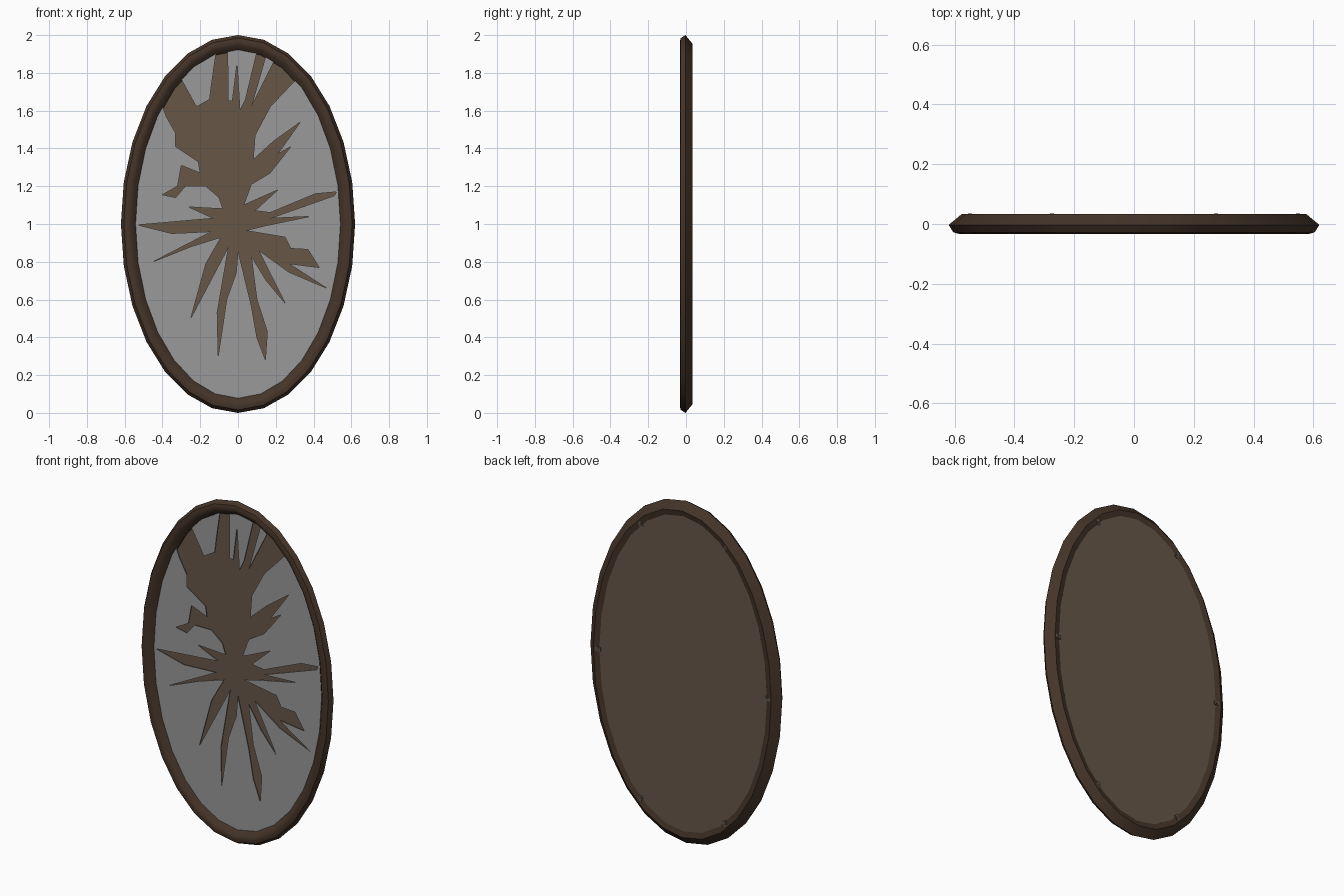
import bpy, bmesh, math
from mathutils import Vector, geometry

if "Cube" in bpy.data.objects:
    bpy.data.objects.remove(bpy.data.objects["Cube"])

SEG = 28            # sides of the oval
RX, RZ = 0.62, 1.0  # outer radii of the frame


def material(name, rgb):
    m = bpy.data.materials.new(name)
    m.diffuse_color = (*rgb, 1.0)
    m.use_nodes = True
    m.node_tree.nodes["Principled BSDF"].inputs["Base Color"].default_value = m.diffuse_color
    return m


WOOD = material("dark_wood", (0.060, 0.035, 0.022))
BOARD = material("backing_brown", (0.135, 0.095, 0.064))
GLASS = material("grey_glass", (0.32, 0.32, 0.32))
METAL = material("dull_metal", (0.11, 0.09, 0.07))


def make(name, bm, mat):
    bmesh.ops.recalc_face_normals(bm, faces=bm.faces[:])
    me = bpy.data.meshes.new(name)
    bm.to_mesh(me)
    bm.free()
    me.materials.append(mat)
    ob = bpy.data.objects.new(name, me)
    bpy.context.collection.objects.link(ob)
    return ob


def oval(offset, angle):
    """Point (x, z) on the oval, moved in or out by offset."""
    return ((RX + offset) * math.sin(angle), 1.0 + (RZ + offset) * math.cos(angle))


ANGLES = [2 * math.pi * i / SEG for i in range(SEG)]

# frame: a closed profile (radial offset, y) swept round the oval
profile = [(0, -0.003), (-0.016, -0.028), (-0.035, -0.033), (-0.055, -0.028),
           (-0.083, 0.004), (-0.080, 0.026), (-0.045, 0.034)]
bm = bmesh.new()
rings = []
for a in ANGLES:
    ring = []
    for off, y in profile:
        x, z = oval(off, a)
        ring.append(bm.verts.new((x, y, z)))
    rings.append(ring)
n = len(profile)
for i in range(SEG):
    r, s = rings[i], rings[(i + 1) % SEG]
    for j in range(n):
        k = (j + 1) % n
        bm.faces.new((r[j], r[k], s[k], s[j]))
frame = make("frame", bm, WOOD)
bpy.context.view_layer.objects.active = frame
frame.select_set(True)
bpy.ops.object.shade_smooth_by_angle(angle=math.radians(42))
frame.select_set(False)

# backing board: flat oval slab behind the glass
bm = bmesh.new()
front = [bm.verts.new((x, 0.012, z)) for x, z in (oval(-0.078, a) for a in ANGLES)]
face = bm.faces.new(front)
ext = bmesh.ops.extrude_face_region(bm, geom=[face], use_keep_orig=True)
bmesh.ops.translate(bm, vec=(0, 0.0145, 0),
                    verts=[v for v in ext["geom"] if isinstance(v, bmesh.types.BMVert)])
make("backing_board", bm, BOARD)

# outline of the smashed-out hole, clockwise from the upper left rim
hole = [
    (-.42, 1.68), (-.33, 1.82), (-.22, 1.62), (-.15, 1.66), (-.14, 1.74), (-.11, 1.95),
    (-.055, 1.95), (-.053, 1.65), (-.03, 1.65), (-.005, 1.85), (.01, 1.6), (.04, 1.66),
    (.11, 1.95), (.15, 1.9), (.07, 1.62), (.21, 1.9), (.34, 1.8), (.17, 1.62),
    (.09, 1.47), (.08, 1.34), (.19, 1.44), (.33, 1.54), (.21, 1.37), (.28, 1.41),
    (.17, 1.27), (.07, 1.21), (.03, 1.1), (.21, 1.18), (.09, 1.07), (.17, 1.06),
    (.41, 1.16), (.52, 1.17), (.51, 1.15), (.17, 1.03), (.38, 1.04), (.14, .99),
    (.04, .965), (.25, .93), (.28, .87), (.37, .865), (.43, .77), (.27, .79),
    (.47, .66), (.27, .745), (.11, .86), (.25, .58), (.15, .7), (.07, .83),
    (.10, .6), (.155, .43), (.145, .28), (.10, .4), (.07, .57), (.0, .86),
    (-.01, .74), (-.06, .6), (-.105, .3), (-.11, .53), (-.05, .88), (-.25, .5),
    (-.17, .79), (-.09, .93), (-.25, .88), (-.45, .8), (-.14, .96), (-.35, .95),
    (-.53, .995), (-.13, 1.03), (-.26, 1.09), (-.08, 1.08)]
hole += [(-.10, 1.14), (-.17, 1.2), (-.28, 1.2), (-.33, 1.14), (-.40, 1.155), (-.32, 1.2),
         (-.30, 1.31), (-.20, 1.27), (-.21, 1.33), (-.33, 1.41), (-.33, 1.48), (-.38, 1.57)]


def inside(p, poly):
    odd = False
    for (x1, z1), (x2, z2) in zip(poly, poly[1:] + poly[:1]):
        if (z1 > p[1]) != (z2 > p[1]) and p[0] < (x2 - x1) * (p[1] - z1) / (z2 - z1) + x1:
            odd = not odd
    return odd


# broken glass: oval sheet triangulated with the hole left out
rim = [oval(-0.077, a) for a in ANGLES]
points, edges = [], []
for loop in (rim, hole):
    base = len(points)
    points += [Vector(p) for p in loop]
    edges += [(base + i, base + (i + 1) % len(loop)) for i in range(len(loop))]
verts, _, tris, *_ = geometry.delaunay_2d_cdt(points, edges, [], 0, 1e-5)
bm = bmesh.new()
bv = [bm.verts.new((v.x, 0.0, v.y)) for v in verts]
for t in tris:
    c = sum((verts[i] for i in t), Vector((0, 0))) / len(t)
    if inside(c, rim) and not inside(c, hole):
        f = bm.faces.new([bv[i] for i in t])
        f.normal_update()
        if f.normal.y > 0:
            f.normal_flip()
bmesh.ops.delete(bm, geom=[v for v in bm.verts if not v.link_faces], context='VERTS')
glass = make("broken_glass", bm, GLASS)
mod = glass.modifiers.new("thickness", 'SOLIDIFY')
mod.thickness = 0.004
mod.offset = 0

# six small retaining clips with screws on the back
for i in range(6):
    a = math.radians(90 + 60 * i)
    x, z = oval(-0.072, a)
    bm = bmesh.new()
    bmesh.ops.create_cube(bm, size=1)
    bmesh.ops.scale(bm, vec=(0.022, 0.006, 0.034), verts=bm.verts[:])
    screw = bmesh.ops.create_cone(bm, cap_ends=True, segments=8,
                                  radius1=0.007, radius2=0.007, depth=0.004)["verts"]
    for v in screw:
        v.co = (v.co.x, v.co.z + 0.004, v.co.y)
    clip = make("retaining_clip", bm, METAL)
    clip.location = (x, 0.029, z)
    clip.rotation_euler = (0, a, 0)
